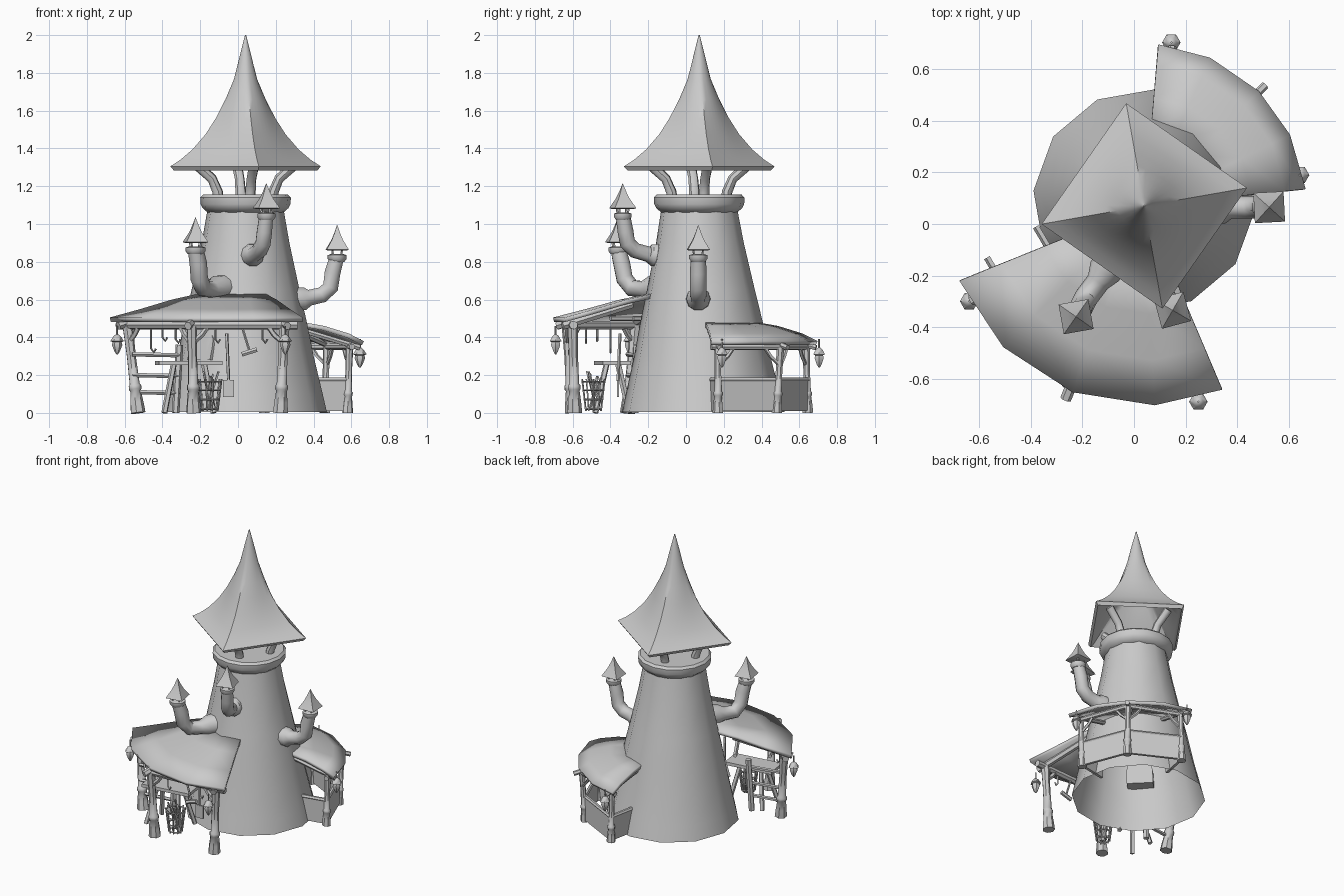
import bpy, bmesh, math, random
from mathutils import Vector, Matrix

random.seed(4)
if "Cube" in bpy.data.objects:
    bpy.data.objects.remove(bpy.data.objects["Cube"], do_unlink=True)

clay = bpy.data.materials.new("clay_grey")
clay.use_nodes = True
GREY = (0.6, 0.6, 0.6, 1)
clay.diffuse_color = GREY
clay.node_tree.nodes["Principled BSDF"].inputs["Base Color"].default_value = GREY

CX, CY = 0.04, 0.07  # tower axis
parts = []


def finish(name, bm):
    bmesh.ops.recalc_face_normals(bm, faces=bm.faces)
    mesh = bpy.data.meshes.new(name)
    bm.to_mesh(mesh)
    bm.free()
    mesh.materials.append(clay)
    ob = bpy.data.objects.new(name, mesh)
    bpy.context.collection.objects.link(ob)
    parts.append(ob)
    return ob


def polar(angle, r, z=0.0):
    a = math.radians(angle)
    return Vector((CX + r * math.cos(a), CY + r * math.sin(a), z))


def loft(bm, rings, cap_start=True, cap_end=True):
    loops = [[bm.verts.new(p) for p in ring] for ring in rings]
    n = len(loops[0])
    for a, b in zip(loops, loops[1:]):
        for i in range(n):
            j = (i + 1) % n
            bm.faces.new((a[i], a[j], b[j], b[i]))
    if cap_start:
        bm.faces.new(loops[0])
    if cap_end:
        bm.faces.new(loops[-1])


def add_tube(bm, pts, radii, sides=6, phase=0.0, **caps):
    pts = [Vector(p) for p in pts]
    if not isinstance(radii, (list, tuple)):
        radii = [radii] * len(pts)
    side = (pts[-1] - pts[0]).cross(Vector((0, 0, 1)))
    if side.length < 1e-4:
        side = Vector((1, 0, 0))
    rings = []
    for i, (p, r) in enumerate(zip(pts, radii)):
        t = pts[min(i + 1, len(pts) - 1)] - pts[max(i - 1, 0)]
        t = t.normalized() if t.length > 1e-6 else Vector((0, 0, 1))
        u = (side - t * side.dot(t)).normalized()
        v = t.cross(u)
        angs = [phase + math.tau * k / sides for k in range(sides)]
        rings.append([p + (u * math.cos(a) + v * math.sin(a)) * r for a in angs])
    loft(bm, rings, **caps)


def tube(name, pts, radii, sides=6, phase=0.0, **caps):
    bm = bmesh.new()
    add_tube(bm, pts, radii, sides, phase, **caps)
    return finish(name, bm)


def lathe(name, x, y, profile, sides, phase=0.0):
    return tube(name, [(x, y, z) for r, z in profile], [r for r, z in profile], sides, phase)


def box(name, center, size, turn=0.0):
    bm = bmesh.new()
    m = Matrix.Translation(center) @ Matrix.Rotation(math.radians(turn), 4, 'Z') @ Matrix.Diagonal((*size, 1))
    bmesh.ops.create_cube(bm, size=1, matrix=m)
    return finish(name, bm)


# Slightly leaning tower shaft, open below, and its recessed collar
bm = bmesh.new()
loft(bm, [[polar(25 + 30 * k, r, z) + Vector((0, .022 * (1 - z / 1.09), 0)) for k in range(12)] for r, z in (
    (.432, .005), (.41, .1), (.362, .3), (.328, .47), (.287, .65), (.233, .9), (.2, 1.09))], cap_start=False)
finish("tower", bm)
lathe("collar", CX, CY, [(.2, 1.06), (.228, 1.085), (.238, 1.105), (.24, 1.14), (.225, 1.155), (.18, 1.155),
                         (.175, 1.1)], 16)

# Spire: a square eave that rounds off towards the tip, hollow underneath
TURN = math.radians(10)


def spire_ring(r, z, roundness, n=32):
    ring = []
    for k in range(n):
        a = math.tau * k / n
        square = 1 / (abs(math.cos(a)) + abs(math.sin(a)))
        d = r * (square * (1 - roundness) + roundness)
        ring.append((CX + d * math.cos(a + TURN), CY + d * math.sin(a + TURN), z))
    return ring


bm = bmesh.new()
loft(bm, [spire_ring(*s) for s in (
    (.03, 1.62, 1), (.16, 1.5, .4), (.36, 1.295, 0), (.385, 1.283, 0), (.405, 1.305, 0), (.35, 1.34, 0),
    (.285, 1.395, .06), (.215, 1.475, .16), (.16, 1.56, .3), (.108, 1.66, .55), (.063, 1.765, .8),
    (.033, 1.88, 1), (.003, 2, 1))])
finish("spire_roof", bm)
for i in range(4):
    a = 10 + 90 * i
    tube("spire_post", [polar(a, r, z) for r, z in ((.14, 1.08), (.15, 1.17), (.18, 1.24), (.27, 1.32))],
         [.03, .028, .026, .028], 8)


# Crooked chimneys with flared roots and little hats
def chimney(path, r, turn):
    path = [Vector(p) for p in path]
    radii = [r * 1.6, r * 1.5] + [r * 1.05] * (len(path) - 3) + [r * .95]
    tube("chimney_pipe", path, radii, 10)
    x, y, z = path[-1]
    lathe("chimney_rim", x, y, [(r * .9, z - .03), (r * 1.2, z - .015), (r * 1.2, z + .005), (r * .7, z + .012)], 10)
    for i in range(4):
        a = math.radians(turn + 90 * i)
        dx, dy = math.cos(a) * .03, math.sin(a) * .03
        tube("chimney_hat_leg", [(x + dx, y + dy, z), (x + dx * 1.3, y + dy * 1.3, z + .045)], .006, 4)
    lathe("chimney_hat", x, y, [(.07, z + .03), (.083, z + .034), (.042, z + .085), (.022, z + .12), (.001, z + .165)],
          4, math.radians(turn))


chimney([(-.05, -.1, .665), (-.115, -.185, .66), (-.14, -.225, .655), (-.185, -.285, .66), (-.205, -.325, .71),
         (-.21, -.34, .79), (-.225, -.36, .87)], .044, 55)
chimney([(.06, -.08, .835), (.08, -.18, .835), (.085, -.2, .84), (.115, -.27, .86), (.133, -.31, .9),
         (.14, -.32, .96), (.15, -.335, 1.05)], .04, 60)
chimney([(.28, .065, .6), (.355, .065, .605), (.38, .065, .61), (.445, .065, .625), (.49, .065, .665),
         (.5, .065, .74), (.525, .065, .83)], .042, 48)


# Fan-shaped lean-to roofs
def fan_roof(name, angles, profile):
    bm = bmesh.new()
    rows = [[bm.verts.new(polar(a, r, z)) for r, z in profile] for a in angles]
    for p, q in zip(rows, rows[1:]):
        for i in range(len(profile) - 1):
            bm.faces.new((p[i], p[i + 1], q[i + 1], q[i]))
    ob = finish(name, bm)
    if ob.data.polygons[0].normal.z < 0:
        ob.data.flip_normals()
    mod = ob.modifiers.new("thickness", 'SOLIDIFY')
    mod.thickness, mod.offset = .024, -1


fan_roof("porch_roof", (202, 225, 249, 273, 293), ((.25, .635), (.42, .6), (.6, .55), (.775, .505)))
fan_roof("annex_roof", (85, 66, 45, 26, 6), ((.28, .485), (.42, .46), (.55, .42), (.63, .38)))


def post(name, base, top, r):
    base, top = Vector(base), Vector(top)
    steps = ((0, 1.4), (.12, 1.25), (.25, 1), (.27, 1.2), (.31, 1.2), (.33, .95), (.65, .85), (1, 1))
    tube(name, [base.lerp(top, f) for f, k in steps], [r * k for f, k in steps], 7)


def lantern(x, y, z):
    tube("lantern_hook", [(x, y, z + .02), (x, y, z - .03)], .005, 4)
    lathe("lantern", x, y, [(.008, z - .025), (.02, z - .035), (.036, z - .06), (.024, z - .065), (.028, z - .08),
                            (.014, z - .115), (.004, z - .13)], 6)


def frame(name, posts, ext, r):
    """Posts, eave beams, diagonal braces and rafters."""
    tops = []
    for base, top in posts:
        post(name + "_post", base, top, r)
        tops.append(Vector(top))
    for i, (a, b) in enumerate(zip(tops, tops[1:])):
        d = (b - a).normalized()
        first, last = (ext, 0) if i == 0 else (0, ext)
        tube(name + "_eave_beam", [a - d * first, b + d * last], r * .8, 7)
        for p, s in ((a, d), (b, -d)):
            low = p - Vector((0, 0, .1))
            tube(name + "_brace", [low, low.lerp(p + s * .08, .5) + s * .015, p + s * .09], r * .5, 5)
    for p in tops:
        d = (Vector((CX, CY, p.z)) - p).normalized()
        tube(name + "_rafter", [p - d * .055 + Vector((0, 0, -.005)), p + d * .33 + Vector((0, 0, .11))], r * .75, 6)


porch = [((-.53, -.31, 0), (-.585, -.27, .465)), ((-.235, -.6, 0), (-.245, -.63, .465)), ((.225, -.59, 0), (.245, -.6, .465))]
annex = [((.58, .17, 0), (.59, .17, .35)), ((.46, .48, 0), (.47, .5, .35)), ((.14, .645, 0), (.14, .635, .35))]
frame("porch", porch, .07, .029)
frame("annex", annex, .04, .021)
for x, y, z in ((-.64, -.3, .44), (.25, -.69, .44), (.645, .19, .37), (.145, .705, .37)):
    lantern(x, y, z)
for x, y in ((-.38, -.01), (-.57, -.13)):
    tube("porch_purlin", [(x, y, .5), (x + .16, y - .27, .5)], .014, 5)

# Annex low walls with a handrail, closed back to the tower
corners = [(.38, .13)] + [b[:2] for b, t in annex] + [(.1, .45)]
for (x0, y0), (x1, y1) in zip(corners, corners[1:]):
    mid, span = Vector(((x0 + x1) / 2, (y0 + y1) / 2, .09)), Vector((x1 - x0, y1 - y0))
    turn = math.degrees(math.atan2(span.y, span.x))
    box("annex_wall", mid, (span.length, .018, .16), turn)
    tube("annex_handrail", [(x0, y0, .175), (x1, y1, .175)], .014, 6)

# Arched hearth hood set in the sloping wall below the porch
bm = bmesh.new()
outline = [(-.085, .28), (.085, .28)] + [(.085 * math.cos(math.pi * k / 8), .36 + .085 * math.sin(math.pi * k / 8))
                                         for k in range(9)]
across = Vector((1, -1, 0)).normalized()
front = [polar(225, .425 - .26 * z, z) + across * s for s, z in outline]
loft(bm, [front, [p + Vector((.06, .06, 0)) for p in front]])
finish("hearth_hood", bm)

# Side rails from the left-hand post
for z in (.11, .2, .31):
    tube("side_rail", [(-.56, -.31, z), (-.31, -.27, z - .005)], .012, 5)
tube("side_rail_post", [(-.33, -.27, 0), (-.31, -.26, .36)], .02, 6)

# Workbench on splayed legs
box("workbench_top", (-.26, -.39, .265), (.34, .15, .022), 8)
for sx in (-1, 1):
    for sy in (-1, 1):
        tube("workbench_leg", [(-.26 + sx * .13, -.39 + sy * .09, 0), (-.26 + sx * .08, -.39 + sy * .03, .26)], .016, 5)

# Open basket full of sticks
bm = bmesh.new()
BX, BY = -.15, -.49
for z, r in ((.02, .042), (.07, .05), (.12, .056), (.165, .062)):
    loop = [Vector((BX + r * math.cos(math.tau * k / 10), BY + r * math.sin(math.tau * k / 10), z)) for k in range(10)]
    for p, q in zip(loop, loop[1:] + loop[:1]):
        add_tube(bm, [p, q], .005, 4)
for k in range(10):
    c, s = math.cos(math.tau * k / 10), math.sin(math.tau * k / 10)
    add_tube(bm, [(BX + .042 * c, BY + .042 * s, .01), (BX + .063 * c, BY + .063 * s, .18)], .005, 4)
finish("basket", bm)
for k in range(9):
    a, r = random.uniform(0, math.tau), random.uniform(.02, .06)
    tube("basket_stick", [(BX - .02 * math.cos(a), BY - .02 * math.sin(a), .02),
                          (BX + r * math.cos(a), BY + r * math.sin(a), random.uniform(.17, .23))], .006, 4)

# Hooks and tools hanging below the porch eave
for x, y, drop in ((-.46, -.4, .1), (-.4, -.47, .04), (-.33, -.53, .05), (-.12, -.62, .05), (.13, -.61, .05)):
    tube("hook", [(x, y, .46), (x, y, .44 - drop), (x + .015, y, .42 - drop), (x + .025, y, .44 - drop)], .006, 4)
tube("hanging_hammer_handle", [(.02, -.61, .46), (.06, -.61, .33)], .007, 5)
tube("hanging_hammer_head", [(.02, -.61, .31), (.1, -.61, .335)], .014, 6)
tube("hanging_shovel_handle", [(-.06, -.35, .42), (-.05, -.36, .17)], .009, 5)
box("hanging_shovel_blade", (-.05, -.36, .13), (.06, .012, .09))

# Smooth shading with crisp edges
bpy.ops.object.select_all(action='DESELECT')
for ob in parts:
    ob.select_set(True)
bpy.context.view_layer.objects.active = parts[0]
bpy.ops.object.shade_smooth_by_angle(angle=math.radians(45))
